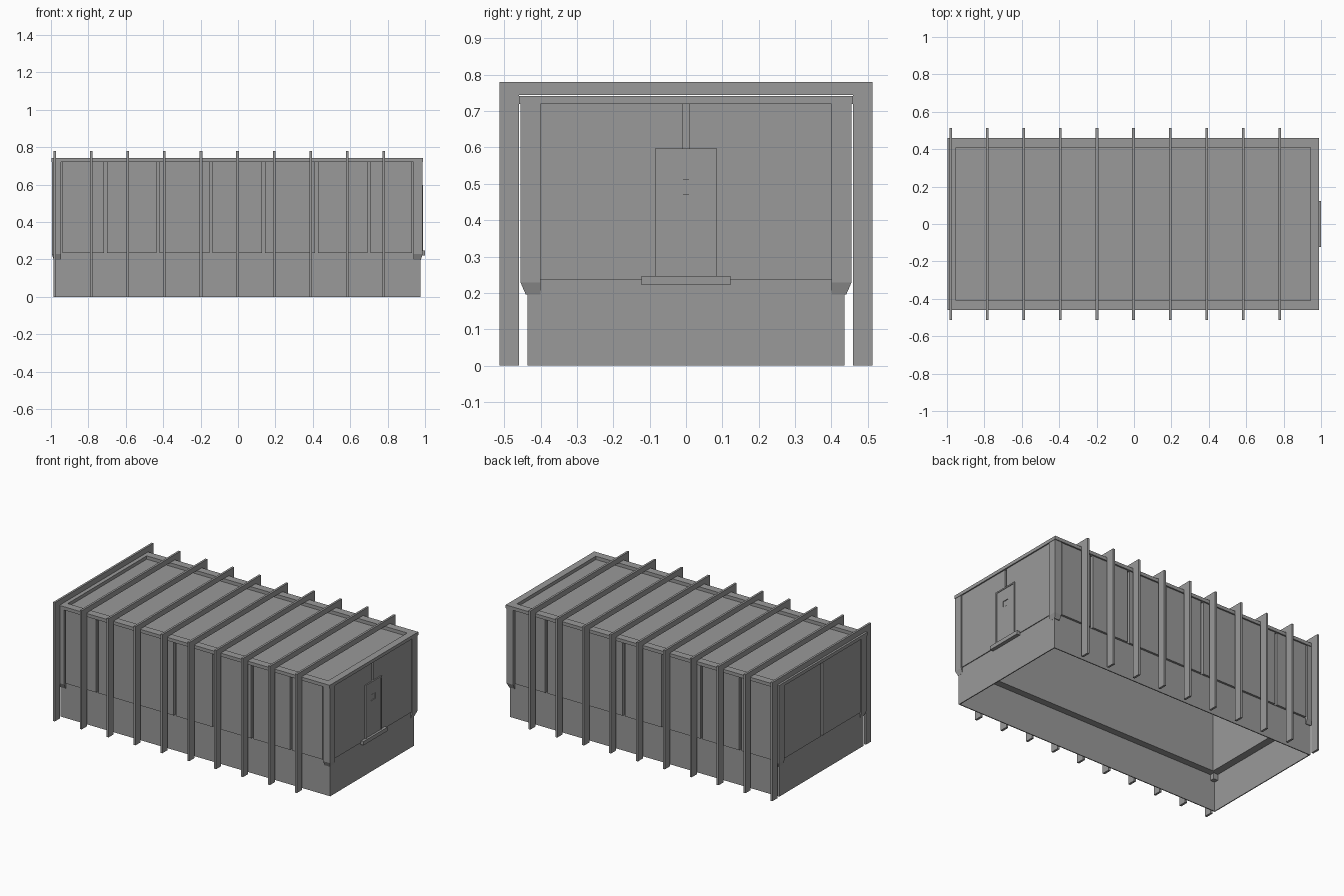
import bpy
import bmesh

if "Cube" in bpy.data.objects:
    bpy.data.objects.remove(bpy.data.objects["Cube"])

grey = bpy.data.materials.new("mid_grey")
grey.use_nodes = True
grey.diffuse_color = (0.32, 0.32, 0.32, 1)
grey.node_tree.nodes["Principled BSDF"].inputs["Base Color"].default_value = (0.32, 0.32, 0.32, 1)

CX = -0.004            # middle of the body along x
WALL_LOW, WALL_TOP, RIM_TOP = 0.235, 0.72, 0.742


def finish(name, bm):
    bmesh.ops.recalc_face_normals(bm, faces=bm.faces)
    mesh = bpy.data.meshes.new(name)
    bm.to_mesh(mesh)
    bm.free()
    mesh.materials.append(grey)
    obj = bpy.data.objects.new(name, mesh)
    bpy.context.collection.objects.link(obj)
    return obj


def add_box(bm, x, y, z):
    """Add a box from (low, high) pairs."""
    verts = bmesh.ops.create_cube(bm, size=1)["verts"]
    for v in verts:
        for axis, (a, b) in enumerate((x, y, z)):
            v.co[axis] = b if v.co[axis] > 0 else a
    return verts


def boxes(name, items):
    bm = bmesh.new()
    for item in items:
        add_box(bm, *item)
    return finish(name, bm)


def extrude_loop(name, outer, inner, z):
    """Rectangular ring: outer and inner are (half x, half y)."""
    bm = bmesh.new()
    rings = []
    for hx, hy in (outer, inner):
        for level in z:
            rings.append([bm.verts.new((CX + sx * hx, sy * hy, level))
                          for sx, sy in ((-1, -1), (1, -1), (1, 1), (-1, 1))])
    for a, b in ((0, 1), (1, 3), (3, 2), (2, 0)):
        for i in range(4):
            j = (i + 1) % 4
            bm.faces.new((rings[a][i], rings[a][j], rings[b][j], rings[b][i]))
    return finish(name, bm)


# Body: skirt, wall core, roof rim and sunken roof
extrude_loop("lower_skirt", (0.98, 0.436), (0.974, 0.43), (0, WALL_LOW))
extrude_loop("wall_core", (0.972, 0.43), (0.925, 0.385), (WALL_LOW, WALL_TOP))
extrude_loop("roof_rim", (0.993, 0.46), (0.947, 0.41), (WALL_TOP, RIM_TOP))
boxes("roof_panel", [((CX - 0.95, CX + 0.95), (-0.415, 0.415), (0.695, WALL_TOP))])

# Long wall panels with grooves between them
grooves = [CX + 0.282 * (i - 2.5) for i in range(6)]
edges = [CX - 0.942] + grooves + [CX + 0.942]
for side, name in ((-1, "front"), (1, "back")):
    y = sorted((side * 0.425, side * 0.45))
    boxes(name + "_wall_panels",
          [((a + 0.008, b - 0.008), y, (WALL_LOW, WALL_TOP))
           for a, b in zip(edges, edges[1:])])

# End wall panels with a central groove
for side, name in ((-1, "right"), (1, "left")):
    x = sorted((CX + side * 0.965, CX + side * 0.985))
    boxes(name + "_end_panels",
          [(x, sorted((s * 0.008, s * 0.402)), (WALL_LOW, WALL_TOP)) for s in (-1, 1)])

# Corner posts with tapered feet
bm = bmesh.new()
for sx in (-1, 1):
    for sy in (-1, 1):
        x = sorted((CX + sx * 0.942, CX + sx * 0.991))
        y = sorted((sy * 0.4, sy * 0.455))
        add_box(bm, x, y, (0.228, WALL_TOP))
        for v in add_box(bm, x, y, (0.196, 0.228)):
            if v.co.z < 0.2:
                if abs(v.co.x - CX) > 0.98:
                    v.co.x -= sx * 0.01
                if abs(v.co.y) > 0.43:
                    v.co.y -= sy * 0.014
finish("corner_posts", bm)

# Ribs: flat portal frames standing around the body
for i in range(10):
    mid = -0.98 + i * 0.1955
    bm = bmesh.new()
    outline = [(-0.513, 0), (-0.513, 0.78), (0.513, 0.78), (0.513, 0),
               (0.46, 0), (0.46, 0.745), (-0.46, 0.745), (-0.46, 0)]
    face = bm.faces.new([bm.verts.new((mid - 0.007, y, z)) for y, z in outline])
    moved = bmesh.ops.extrude_face_region(bm, geom=[face])["geom"]
    for v in moved:
        if isinstance(v, bmesh.types.BMVert):
            v.co.x += 0.014
    finish("rib_%d" % (i + 1), bm)

# Door: frame, leaf with a small window, and a step below
wall_x = CX + 0.98
boxes("door_frame", [((wall_x, 0.989), (s * 0.08 - 0.005, s * 0.08 + 0.005), (0.24, 0.597))
                     for s in (-1, 1)] + [((wall_x, 0.989), (-0.075, 0.075), (0.588, 0.597))])
leaf = (wall_x, 0.985)
boxes("door_leaf", [(leaf, (-0.075, -0.023), (0.24, 0.588)),
                    (leaf, (0.023, 0.075), (0.24, 0.588)),
                    (leaf, (-0.023, 0.023), (0.24, 0.472)),
                    (leaf, (-0.023, 0.023), (0.51, 0.588))])
boxes("door_window", [((0.96, 0.979), (-0.023, 0.023), (0.472, 0.51))])
boxes("door_step", [((0.97, 1.0), (-0.123, 0.123), (0.222, 0.247))])
